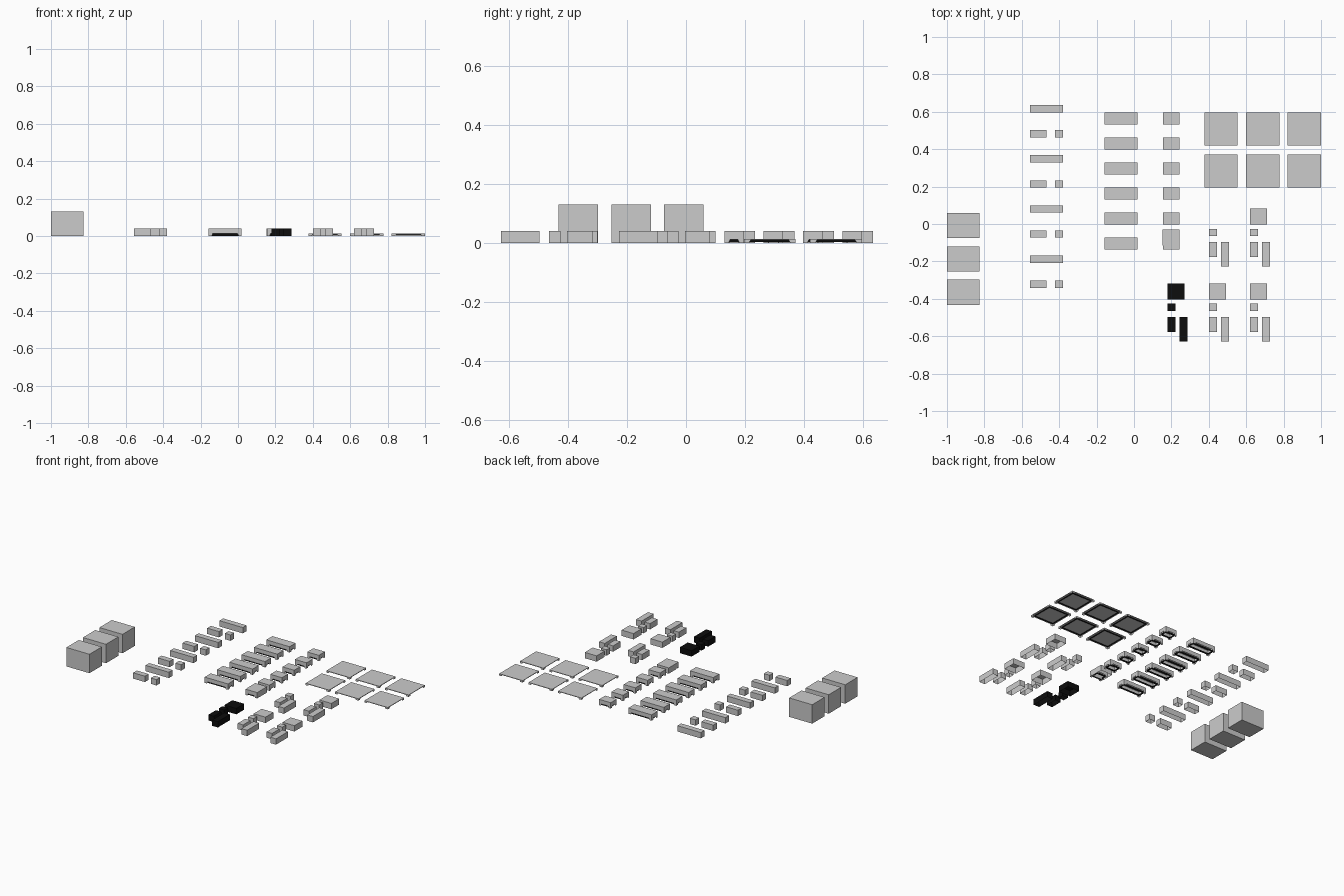
import bpy, bmesh

if "Cube" in bpy.data.objects:
    bpy.data.objects.remove(bpy.data.objects["Cube"])

black = bpy.data.materials.new("black_finish")
black.diffuse_color = (0.004, 0.004, 0.004, 1)
black.use_nodes = True
black.node_tree.nodes["Principled BSDF"].inputs["Base Color"].default_value = black.diffuse_color


def finish(name, bm, mat=None):
    mesh = bpy.data.meshes.new(name)
    bm.to_mesh(mesh)
    bm.free()
    ob = bpy.data.objects.new(name, mesh)
    bpy.context.collection.objects.link(ob)
    if mat:
        mesh.materials.append(mat)
    return ob


def walls(bm, x0, x1, y0, y1, z0, z1, foot=0, arch=0):
    """Four outward walls, optionally arched along the bottom edge."""
    ring = [(x0, y0), (x1, y0), (x1, y1), (x0, y1)]
    for i in range(4):
        a, b = ring[i], ring[(i + 1) % 4]
        length = abs(b[0] - a[0]) + abs(b[1] - a[1])
        prof = [(0, z0)]
        if arch:
            s = 0.005
            prof += [(foot - s, z0), (foot, z0 + arch),
                     (length - foot, z0 + arch), (length - foot + s, z0)]
        prof += [(length, z0), (length, z1), (0, z1)]
        bm.faces.new([bm.verts.new((a[0] + (b[0] - a[0]) * d / length,
                                    a[1] + (b[1] - a[1]) * d / length, z))
                      for d, z in prof])


def box(name, x0, x1, y0, y1, h, closed=False, foot=0, arch=0, mat=None):
    """Thin shell open underneath, or a closed block."""
    bm = bmesh.new()
    walls(bm, x0, x1, y0, y1, 0, h, foot, arch)
    ring = [(x0, y0), (x1, y0), (x1, y1), (x0, y1)]
    bm.faces.new([bm.verts.new((x, y, h)) for x, y in ring])
    if closed:
        bm.faces.new([bm.verts.new((x, y, 0)) for x, y in reversed(ring)])
    bmesh.ops.remove_doubles(bm, verts=bm.verts, dist=1e-5)
    return finish(name, bm, mat)


def lined_box(name, x0, x1, y0, y1, h, foot, arch, inset, lift):
    """Arched shell with a dark liner set behind the arches."""
    box(name, x0, x1, y0, y1, h, foot=foot, arch=arch)
    bm = bmesh.new()
    walls(bm, x0 + inset, x1 - inset, y0 + inset, y1 - inset,
          lift, arch + 0.002)
    finish(name + "_liner", bm, black)


H = 0.04

# Large solid blocks on the left
for i in range(3):
    y = -0.007 - 0.179 * i
    box("large_block", -1.0, -0.825, y - 0.067, y + 0.067, 0.13, closed=True)

# Column of alternating whole and split bars
for i in range(8):
    y = 0.615 - 0.1337 * i
    spans = [(-0.557, -0.38)] if i % 2 == 0 else [(-0.557, -0.468), (-0.423, -0.38)]
    for a, b in spans:
        box("narrow_bar", a, b, y - 0.02, y + 0.02, H)

# Long and short arched bricks
for i in range(6):
    y = 0.564 - 0.1337 * i
    lined_box("long_brick", -0.157, 0.02, y - 0.033, y + 0.033, H, 0.022, 0.012, 0.01, 0.001)
    lined_box("short_brick", 0.154, 0.242, y - 0.033, y + 0.033, H, 0.02, 0.012, 0.01, 0.001)

# Thin square tiles on corner feet
for x in (0.376, 0.599, 0.822):
    for y in (0.421, 0.196):
        lined_box("square_tile", x, x + 0.178, y, y + 0.176, 0.013, 0.023, 0.009, 0.015, 0.003)

# Sets of four small blocks: offsets from set origin (x0, x1, y0, y1)
parts = {
    "wide_block": (0, 0.09, -0.086, 0),
    "small_block": (0, 0.041, -0.147, -0.108),
    "medium_block": (0, 0.041, -0.259, -0.179),
    "tall_block": (0.064, 0.107, -0.31, -0.179),
}
sets = [(0.18, -0.318, black), (0.402, -0.318, None), (0.621, -0.318, None),
        (0.402, 0.082, None), (0.621, 0.082, None)]
for k, (sx, sy, mat) in enumerate(sets):
    for name, (a, b, c, d) in parts.items():
        ox, oy = sx, sy
        if k == 3 and name == "wide_block":  # this one lies away from its set
            ox, oy = 0.152, -0.03
        box(name, ox + a, ox + b, oy + c, oy + d, H, mat=mat)
